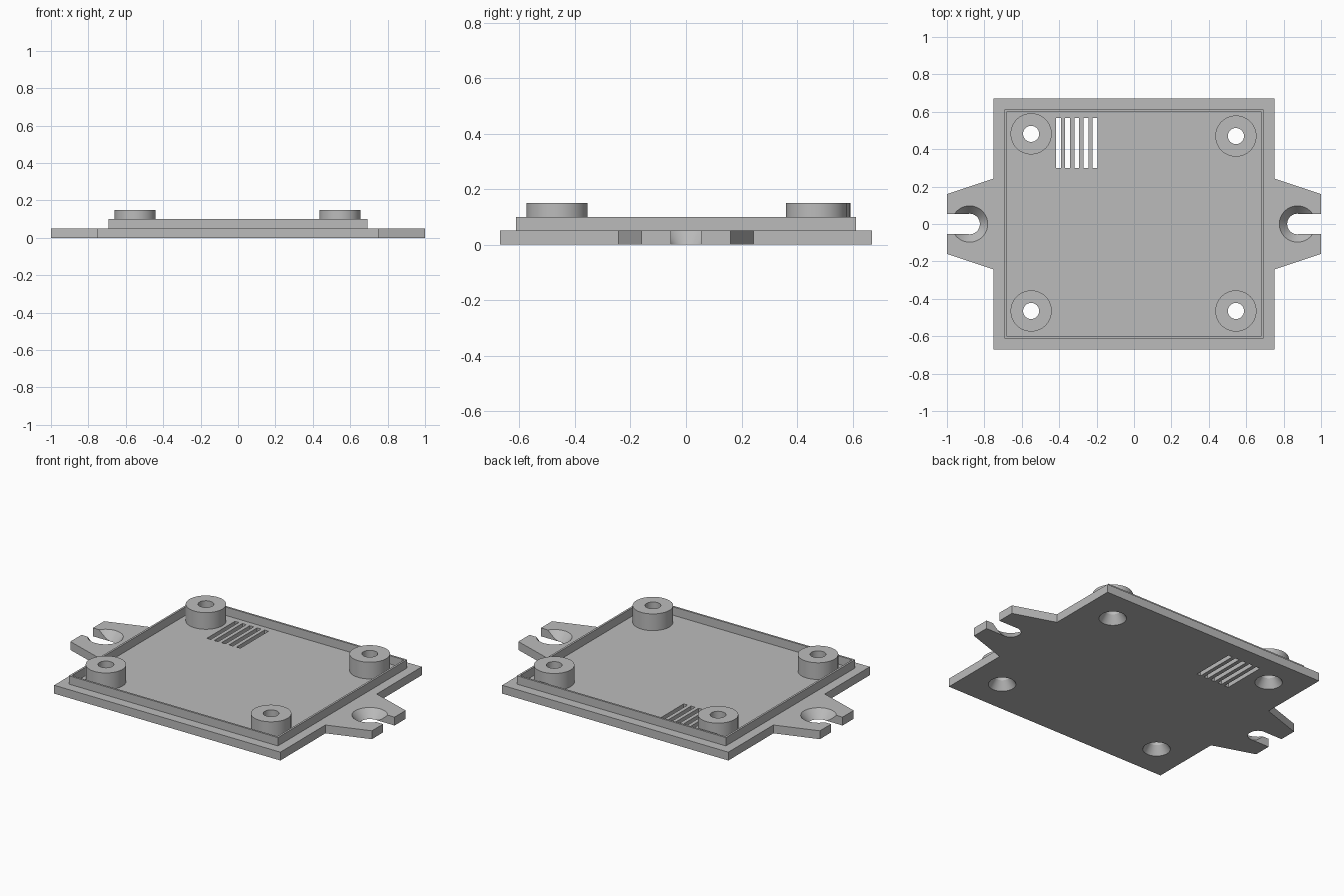
import bpy
import bmesh
from math import cos, sin, tau

cube = bpy.data.objects.get("Cube")
if cube:
    bpy.data.objects.remove(cube, do_unlink=True)

grey = bpy.data.materials.new("plain grey")
grey.use_nodes = True
grey.diffuse_color = (0.5, 0.5, 0.5, 1)
grey.node_tree.nodes["Principled BSDF"].inputs["Base Color"].default_value = (0.5, 0.5, 0.5, 1)

BASE = 0.05      # thickness of the base plate
SEGMENTS = 64


def make_object(name, bm):
    mesh = bpy.data.meshes.new(name)
    bm.to_mesh(mesh)
    bm.free()
    obj = bpy.data.objects.new(name, mesh)
    bpy.context.collection.objects.link(obj)
    mesh.materials.append(grey)
    return obj


def prism(name, outline, z0, z1):
    """Extrude a counter-clockwise outline between two heights."""
    bm = bmesh.new()
    low = [bm.verts.new((x, y, z0)) for x, y in outline]
    high = [bm.verts.new((x, y, z1)) for x, y in outline]
    bm.faces.new(low[::-1])
    bm.faces.new(high)
    for i in range(len(low)):
        j = (i + 1) % len(low)
        bm.faces.new((low[i], low[j], high[j], high[i]))
    return make_object(name, bm)


def box(name, x0, x1, y0, y1, z0, z1):
    return prism(name, [(x0, y0), (x1, y0), (x1, y1), (x0, y1)], z0, z1)


def lathe(name, cx, cy, profile, capped=False):
    """Turn a (radius, height) profile around a vertical axis."""
    bm = bmesh.new()
    rings = [[bm.verts.new((cx + r * cos(tau * i / SEGMENTS),
                            cy + r * sin(tau * i / SEGMENTS), z))
              for i in range(SEGMENTS)] for r, z in profile]
    for a, b in zip(rings, rings[1:]):
        for i in range(SEGMENTS):
            j = (i + 1) % SEGMENTS
            bm.faces.new((a[i], a[j], b[j], b[i]))
    if capped:
        bm.faces.new(rings[0][::-1])
        bm.faces.new(rings[-1])
    return make_object(name, bm)


def countersink(cx, cy, r_low, r_high):
    """Cone cutter through the base, extended past both surfaces."""
    step = (r_high - r_low) * 0.2
    return lathe("cutter", cx, cy, [(r_low - step, -0.2 * BASE),
                                    (r_high + step, 1.2 * BASE)], capped=True)


def cut(target, cutter):
    cutter.hide_render = True
    mod = target.modifiers.new("cut", 'BOOLEAN')
    mod.operation = 'DIFFERENCE'
    mod.solver = 'EXACT'
    mod.object = cutter
    bpy.context.view_layer.objects.active = target
    bpy.ops.object.modifier_apply(modifier=mod.name)
    bpy.data.objects.remove(cutter, do_unlink=True)


def smooth(obj):
    bpy.ops.object.select_all(action='DESELECT')
    obj.select_set(True)
    bpy.context.view_layer.objects.active = obj
    bpy.ops.object.shade_smooth_by_angle()


# Base plate with a tapered mounting tab on each side
half = [(0.75, -0.67), (0.75, -0.243), (1, -0.16),
        (1, 0.16), (0.75, 0.243), (0.75, 0.67)]
base = prism("base_plate", half + [(-x, -y) for x, y in half], 0, BASE)

# Open, countersunk screw slots in the tabs
for cx, end in ((0.874, 1.1), (-0.879, -1.1)):
    cut(base, countersink(cx, 0, 0.055, 0.097))
    cut(base, box("cutter", min(cx, end), max(cx, end), -0.0545, 0.0545, -0.1, 0.1))

# Ventilation slits
for i in range(5):
    x = -0.404 + 0.049 * i
    cut(base, box("cutter", x - 0.013, x + 0.013, 0.3, 0.567, -0.1, 0.1))

# Hollow screw posts, countersunk from underneath
posts = {"back_right": (-0.55, 0.482), "back_left": (0.545, 0.47),
         "front_right": (-0.55, -0.465), "front_left": (0.545, -0.465)}
for place, (x, y) in posts.items():
    cut(base, countersink(x, y, 0.075, 0.043))
    smooth(lathe(place + "_post", x, y, [(0.11, BASE), (0.11, 0.15),
                                         (0.043, 0.15), (0.043, BASE)]))
smooth(base)

# Thin raised lip around the inside of the plate
rim = box("rim", -0.693, 0.693, -0.612, 0.612, BASE, 0.1)
cut(rim, box("cutter", -0.681, 0.681, -0.6, 0.6, 0, 0.2))
